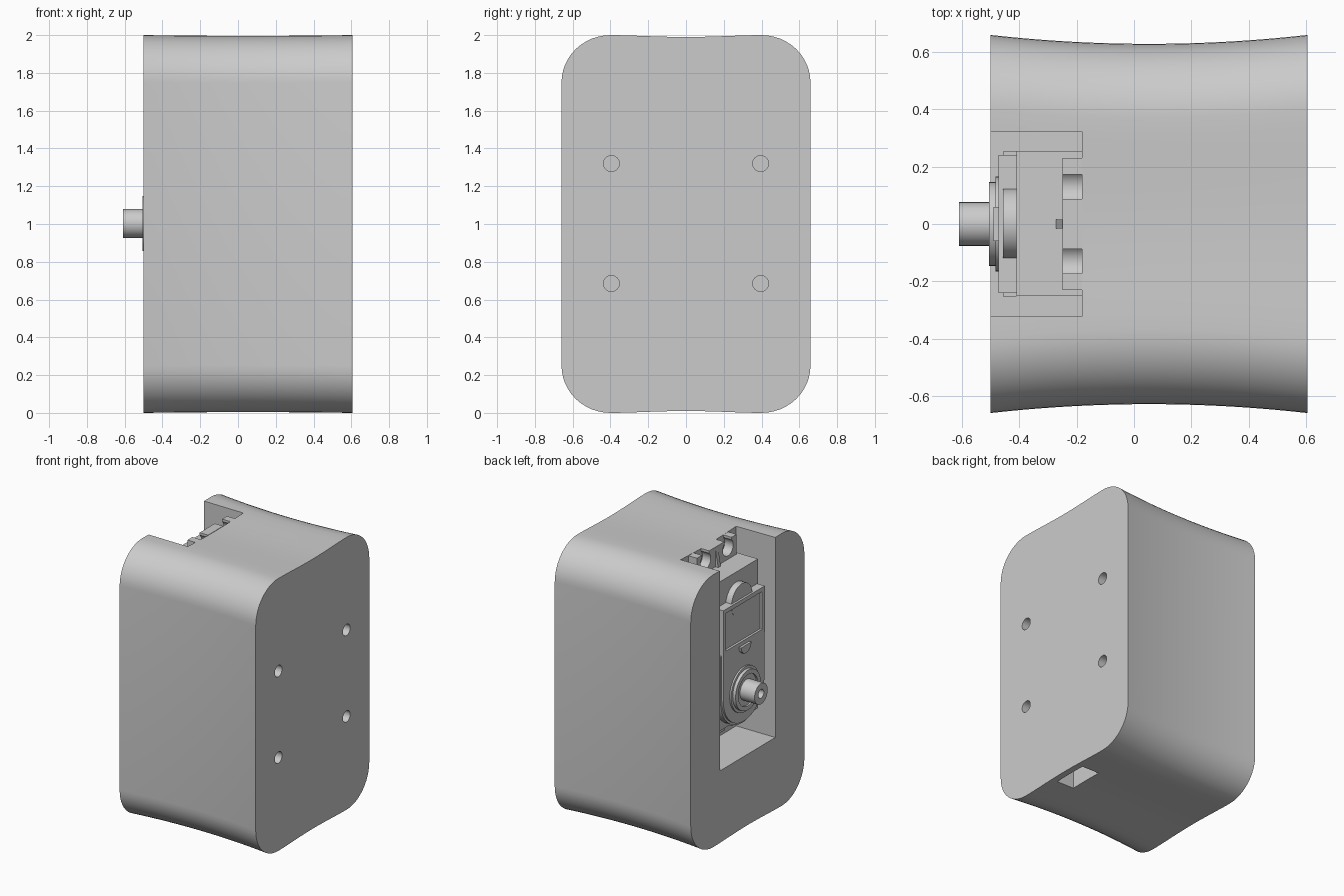
import bpy, bmesh, math

if "Cube" in bpy.data.objects:
    bpy.data.objects.remove(bpy.data.objects["Cube"])

# ---------- helpers ----------
def finish(name, bm):
    bmesh.ops.recalc_face_normals(bm, faces=bm.faces)
    me = bpy.data.meshes.new(name)
    bm.to_mesh(me)
    bm.free()
    ob = bpy.data.objects.new(name, me)
    bpy.context.collection.objects.link(ob)
    return ob

def loft(name, sections):
    """Join equal-length closed loops of 3D points, capped at both ends."""
    bm = bmesh.new()
    rings = [[bm.verts.new(p) for p in s] for s in sections]
    n = len(rings[0])
    for a, b in zip(rings, rings[1:]):
        for i in range(n):
            j = (i + 1) % n
            bm.faces.new((a[i], a[j], b[j], b[i]))
    bm.faces.new(rings[0])
    bm.faces.new(rings[-1])
    return finish(name, bm)

def prism(name, pts, x0, x1):
    """Extrude a (y, z) profile along x."""
    return loft(name, [[(x, y, z) for y, z in pts] for x in (x0, x1)])

def arc(cy, cz, r, a0, a1, n):
    return [(cy + r * math.cos(math.radians(a0 + (a1 - a0) * i / n)),
             cz + r * math.sin(math.radians(a0 + (a1 - a0) * i / n))) for i in range(n + 1)]

def box(name, x0, x1, y0, y1, z0, z1):
    return prism(name, [(y0, z0), (y1, z0), (y1, z1), (y0, z1)], x0, x1)

def disc(name, x0, x1, y, z, r, n=40):
    return prism(name, arc(y, z, r, 0, 360, n)[:-1], x0, x1)

def activate(ob):
    bpy.ops.object.select_all(action='DESELECT')
    ob.select_set(True)
    bpy.context.view_layer.objects.active = ob

def cut(ob, cutter):
    cutter.hide_render = True
    m = ob.modifiers.new("cut", 'BOOLEAN')
    m.operation, m.object, m.solver = 'DIFFERENCE', cutter, 'EXACT'
    activate(ob)
    bpy.ops.object.modifier_apply(modifier=m.name)
    bpy.data.objects.remove(cutter)

# ---------- waisted housing ----------
def housing_section(x):
    t = ((x - 0.0525) / 0.5525) ** 2
    h = 0.628 + 0.031 * t            # half width, narrowest mid-depth
    ez = 0.004 * (1 - t)
    c = h - 0.26
    top = []
    for k in range(13):              # right upper corner
        a = math.pi / 2 * k / 12
        top.append((c + 0.26 * math.cos(a), 1.75 - ez + 0.25 * math.sin(a)))
    for k in range(1, 12):           # slightly dished top
        u = 1 - k / 6
        top.append((c * u, 2 - ez - 0.01 * (1 - u * u) ** 2))
    top += [(-y, z) for y, z in top[12::-1]]
    bottom = [(-y, 2 - z) for y, z in top]
    return [(x, y, z) for y, z in top + bottom]

N = 20
housing = loft("housing", [housing_section(-0.5 + 1.105 * i / N) for i in range(N + 1)])

# pocket, inner cavity, cable slot and screw holes
cut(housing, box("pocket", -0.7, -0.182, -0.322, 0.322, 0.53, 2.2))
cut(housing, box("cavity", -0.3, 0.57, -0.265, 0.265, 0.735, 1.86))
cut(housing, box("cable_slot", 0.417, 0.557, -0.13, 0.13, -0.2, 0.8))
for y in (-0.395, 0.395):
    for z in (0.685, 1.32):
        cut(housing, disc("hole", 0.3, 0.8, y, z, 0.042, 32))

# ---------- motor case ----------
box("motor_case", -0.41, 0.53, -0.25, 0.255, 0.75, 1.845)

def round_plate(name, x0, x1, r, top):
    """Plate with a half-round lower end around the shaft."""
    prism(name, arc(0, 1.003, r, 180, 360, 32) + [(r, top), (-r, top)], x0, x1)

round_plate("gear_cover_base", -0.457, -0.41, 0.253, 1.33)
round_plate("gear_cover", -0.47, -0.457, 0.238, 1.33)

# label frame, end disc and clip
box("label_panel", -0.455, -0.41, -0.24, 0.24, 1.33, 1.667)
frame = box("label_frame", -0.472, -0.455, -0.24, 0.24, 1.33, 1.667)
cut(frame, box("window", -0.6, -0.3, -0.21, 0.21, 1.36, 1.637))
disc("end_disc", -0.456, -0.41, 0.002, 1.65, 0.122)
prism("clip", arc(0, 1.33, 0.06, 180, 360, 6), -0.49, -0.455)

# mounting ears with open screw slots, top and bottom
half = ([(0.0876, 0.145)] + arc(0.13, 0.085, 0.06, 135, 405, 24)
        + [(0.1724, 0.145), (0.23, 0.145), (0.23, 0)])
ear = half + [(-y, z) for y, z in reversed(half)]
for name, base, s in (("top", 1.845, 1), ("bottom", 0.75, -1)):
    prism(name + "_ear", [(y, base + s * z) for y, z in ear], -0.25, -0.182)
    # small triangular rib under each ear
    loft(name + "_ear_rib", [[(-0.25, y, base), (-0.272, y, base), (-0.25, y, base + s * 0.13)]
                             for y in (-0.015, 0.015)])

# ---------- output shaft ----------
disc("shaft_collar", -0.482, -0.47, 0, 1.003, 0.165, 48)
ring = disc("bearing_ring", -0.505, -0.482, 0, 1.003, 0.146, 48)
cut(ring, disc("groove", -0.6, -0.492, 0, 1.003, 0.115, 48))
shaft = disc("output_shaft", -0.61, -0.482, 0, 1.003, 0.076)
cut(shaft, disc("bore", -0.7, -0.53, 0, 1.003, 0.032, 24))

# ---------- shading ----------
for ob in list(bpy.context.collection.objects):
    activate(ob)
    bpy.ops.object.shade_smooth_by_angle(angle=math.radians(25))
